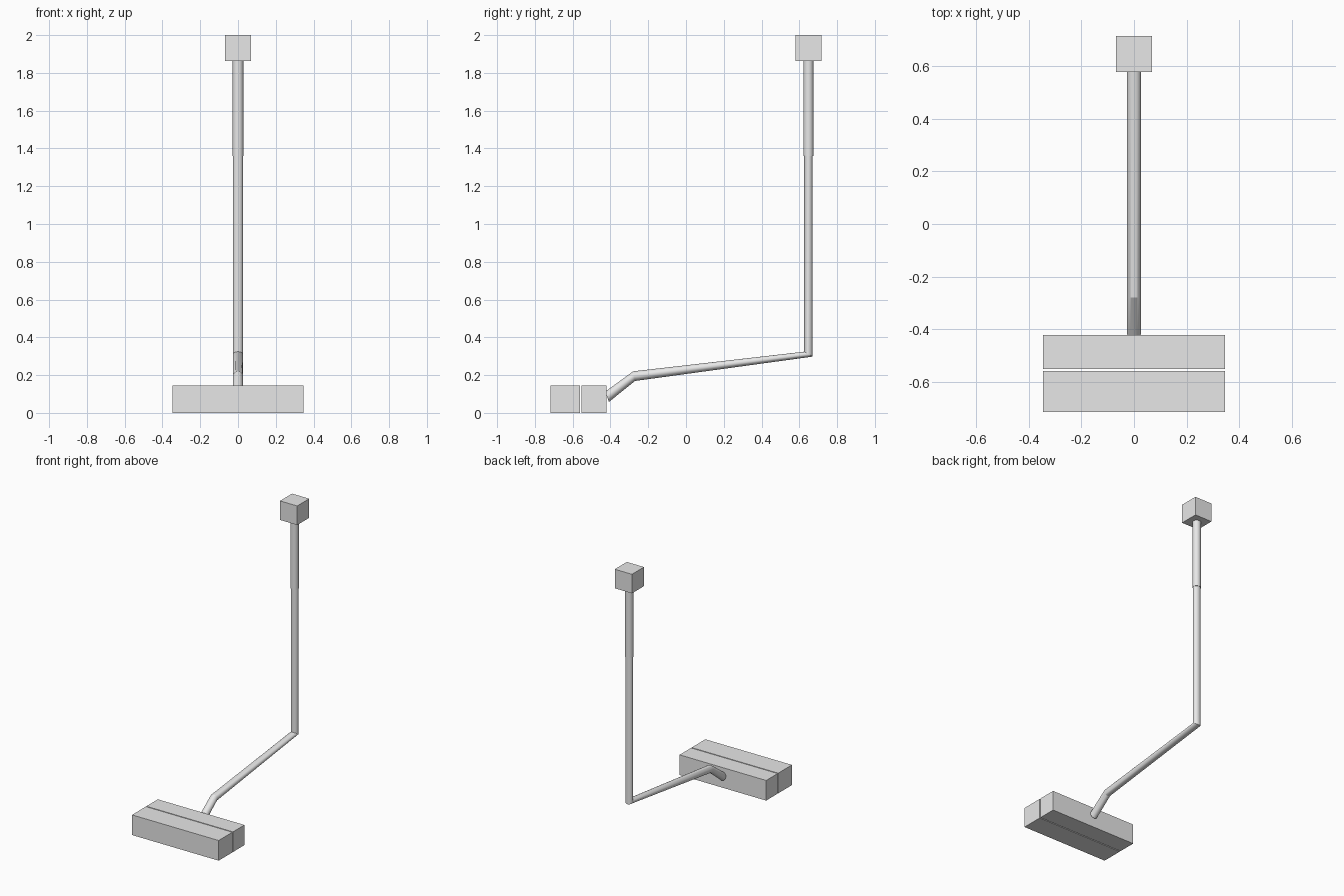
import bpy, bmesh, math
from mathutils import Vector

if "Cube" in bpy.data.objects:
    bpy.data.objects.remove(bpy.data.objects["Cube"], do_unlink=True)

grey = bpy.data.materials.new("plain grey")
grey.use_nodes = True
colour = (0.8, 0.8, 0.8, 1)
grey.diffuse_color = colour
grey.node_tree.nodes["Principled BSDF"].inputs["Base Color"].default_value = colour


def finish(name, bm, smooth=False):
    bmesh.ops.recalc_face_normals(bm, faces=bm.faces[:])
    mesh = bpy.data.meshes.new(name)
    bm.to_mesh(mesh)
    bm.free()
    mesh.materials.append(grey)
    obj = bpy.data.objects.new(name, mesh)
    bpy.context.collection.objects.link(obj)
    if smooth:
        bpy.ops.object.select_all(action='DESELECT')
        obj.select_set(True)
        bpy.context.view_layer.objects.active = obj
        bpy.ops.object.shade_smooth_by_angle(angle=math.radians(25))
    return obj


def block(name, half_x, y0, y1, z0, z1):
    bm = bmesh.new()
    bmesh.ops.create_cube(bm, size=1)
    for v in bm.verts:
        v.co = Vector((v.co.x * 2 * half_x,
                       (y0 + y1) / 2 + v.co.y * (y1 - y0),
                       (z0 + z1) / 2 + v.co.z * (z1 - z0)))
    return finish(name, bm)


def tube(name, sections, half_x, sides=32):
    """Join oval rings, each given by its two edge points in the YZ plane."""
    bm = bmesh.new()
    rings = []
    for a, b in sections:
        a, b = Vector((0, *a)), Vector((0, *b))
        mid, half = (a + b) / 2, (a - b) / 2
        ring = []
        for i in range(sides):
            t = math.tau * i / sides
            ring.append(bm.verts.new(mid + half * math.cos(t) + Vector((half_x * math.sin(t), 0, 0))))
        rings.append(ring)
    for r, s in zip(rings, rings[1:]):
        for i in range(sides):
            j = (i + 1) % sides
            bm.faces.new((r[i], r[j], s[j], s[i]))
    bm.faces.new(rings[0])
    bm.faces.new(rings[-1])
    return finish(name, bm, smooth=True)


# Split base head
block("front_head_block", 0.347, -0.717, -0.56, 0, 0.146)
block("rear_head_block", 0.347, -0.553, -0.422, 0, 0.146)

# Bent arm running from the head back and up the pole
tube("bent_arm_and_pole", [
    ((-0.428, 0.112), (-0.408, 0.058)),
    ((-0.280, 0.220), (-0.270, 0.169)),
    ((0.626, 0.324), (0.671, 0.298)),
    ((0.626, 1.40), (0.671, 1.40)),
], 0.027)

# Slightly thicker upper pole
tube("upper_pole", [
    ((0.622, 1.36), (0.675, 1.36)),
    ((0.622, 1.87), (0.675, 1.87)),
], 0.028)

# Cube grip on top
block("top_grip", 0.069, 0.579, 0.717, 1.862, 2)
